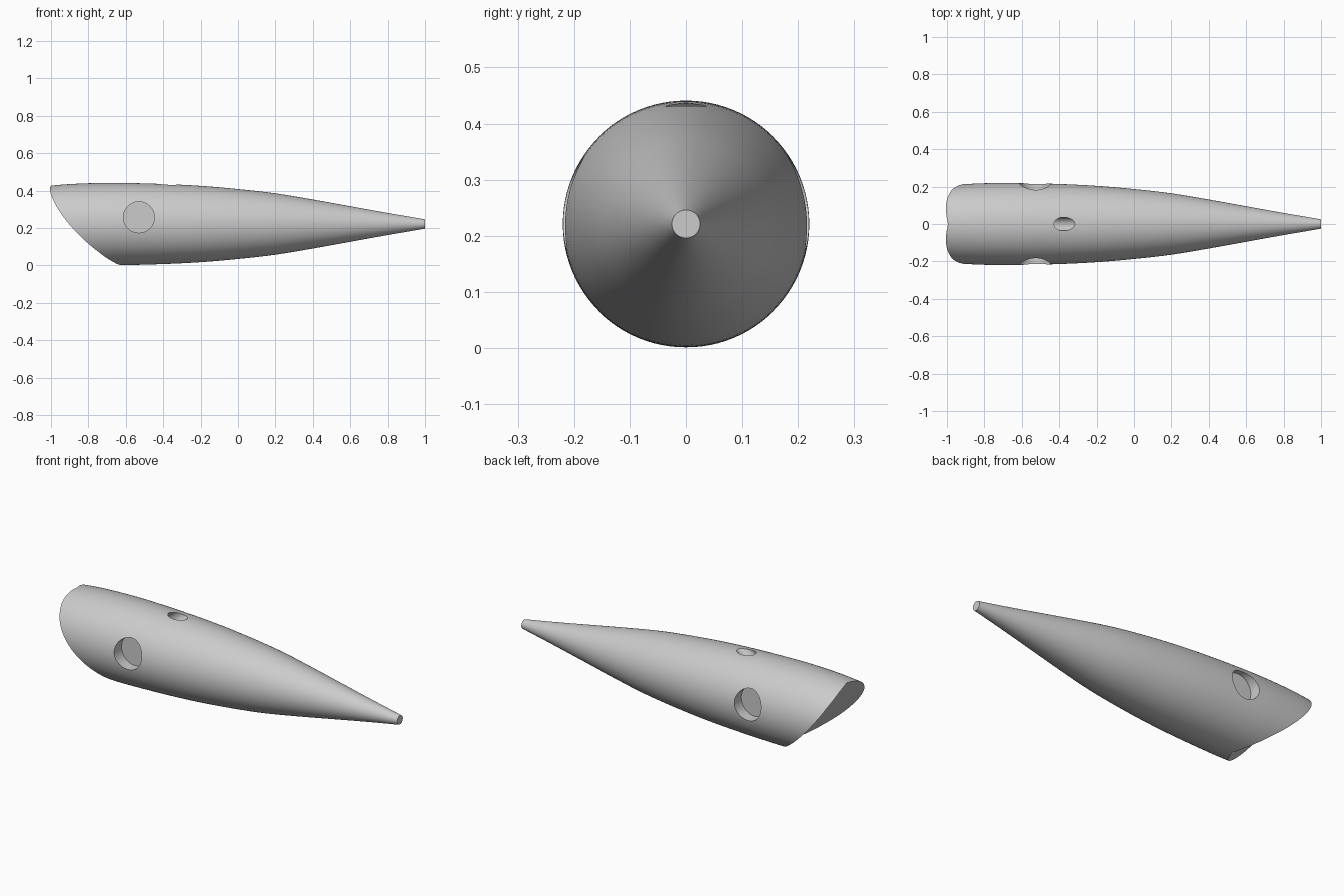
import bpy, bmesh, math
from mathutils import Matrix, Vector

cube = bpy.data.objects.get("Cube")
if cube:
    bpy.data.objects.remove(cube)

AXIS_Z = 0.221
SEGMENTS = 96

grey = bpy.data.materials.new("light grey")
grey.use_nodes = True
grey.diffuse_color = (0.6, 0.6, 0.6, 1)
grey.node_tree.nodes["Principled BSDF"].inputs["Base Color"].default_value = (0.6, 0.6, 0.6, 1)


def make_object(name, bm):
    bmesh.ops.recalc_face_normals(bm, faces=bm.faces)
    mesh = bpy.data.meshes.new(name)
    bm.to_mesh(mesh)
    bm.free()
    mesh.materials.append(grey)
    obj = bpy.data.objects.new(name, mesh)
    bpy.context.collection.objects.link(obj)
    return obj


def smooth_profile(points, steps=5):
    """Pass a smooth curve through the profile points."""
    out = []
    for i in range(len(points) - 1):
        p = [Vector(points[min(max(j, 0), len(points) - 1)]) for j in range(i - 1, i + 3)]
        for s in range(steps):
            t = s / steps
            out.append(0.5 * (2 * p[1] + (p[2] - p[0]) * t
                              + (2 * p[0] - 5 * p[1] + 4 * p[2] - p[3]) * t ** 2
                              + (3 * p[1] - p[0] - 3 * p[2] + p[3]) * t ** 3))
    return out + [Vector(points[-1])]


def drill(name, start, end, radius):
    """Cylinder cutter between two points."""
    a, b = Vector(start), Vector(end)
    turn = (b - a).to_track_quat("Z", "Y").to_matrix().to_4x4()
    bm = bmesh.new()
    bmesh.ops.create_cone(bm, cap_ends=True, segments=48, radius1=radius, radius2=radius,
                          depth=(b - a).length, matrix=Matrix.Translation((a + b) / 2) @ turn)
    return make_object(name, bm)


# Body: turned taper along x, with a flat tail end
stations = [(-1.2, 0.18), (-1.0, 0.205), (-0.85, 0.216), (-0.65, 0.22), (-0.4, 0.214),
            (-0.2, 0.204), (0, 0.187), (0.2, 0.164), (0.4, 0.131), (0.6, 0.095),
            (0.8, 0.059), (1.0, 0.025)]
bm = bmesh.new()
rings = []
for x, r in smooth_profile(stations):
    angles = [2 * math.pi * k / SEGMENTS for k in range(SEGMENTS)]
    rings.append([bm.verts.new((x, r * math.cos(a), AXIS_Z + r * math.sin(a))) for a in angles])
for one, two in zip(rings, rings[1:]):
    for k in range(SEGMENTS):
        n = (k + 1) % SEGMENTS
        bm.faces.new((one[k], one[n], two[n], two[k]))
bm.faces.new(rings[0])
bm.faces.new(rings[-1])
body = make_object("body", bm)

# Mouth cutter: slanted hollow running along the nose face
top, bottom = Vector((-0.99, 0, 0.423)), Vector((-0.624, 0, 0.002))
along = (bottom - top).normalized()
outward = Vector((along.z, 0, -along.x))
middle = (top + bottom) / 2
half = [(0.08, 0.02), (0.16, 0.046), (0.22, 0.07), (0.4, 0.15), (0.4, 0.9)]
section = [(0, 0)] + half + [(-y, n) for y, n in reversed(half)]
bm = bmesh.new()
ends = [[bm.verts.new(middle + along * s + outward * n + Vector((0, y, 0))) for y, n in section]
        for s in (-0.9, 0.9)]
for end in ends:
    bm.faces.new(end)
for k in range(len(section)):
    n = (k + 1) % len(section)
    bm.faces.new((ends[0][k], ends[0][n], ends[1][n], ends[1][k]))
cutters = [make_object("mouth_cutter", bm)]

# Flat-bottomed eye sockets on both sides
for side, label in ((1, "back"), (-1, "front")):
    cutters.append(drill(label + "_eye_cutter", (-0.53, side * 0.152, 0.257),
                         (-0.53, side * 0.4, 0.257), 0.083))

# Slanted line hole from the back of the body to the mouth
slope = Vector((math.cos(math.radians(38)), 0, math.sin(math.radians(38))))
mouth_of_hole = Vector((-0.37, 0, 0.435))
cutters.append(drill("line_hole_cutter", mouth_of_hole - slope * 0.75,
                     mouth_of_hole + slope * 0.2, 0.036))

# Cut the body and drop the cutters
bpy.context.view_layer.objects.active = body
for cutter in cutters:
    cutter.hide_render = True
    mod = body.modifiers.new(cutter.name, "BOOLEAN")
    mod.operation = "DIFFERENCE"
    mod.solver = "EXACT"
    mod.object = cutter
    bpy.ops.object.modifier_apply(modifier=mod.name)
    bpy.data.objects.remove(cutter)

bpy.ops.object.select_all(action="DESELECT")
body.select_set(True)
bpy.ops.object.shade_smooth_by_angle(angle=math.radians(30))
